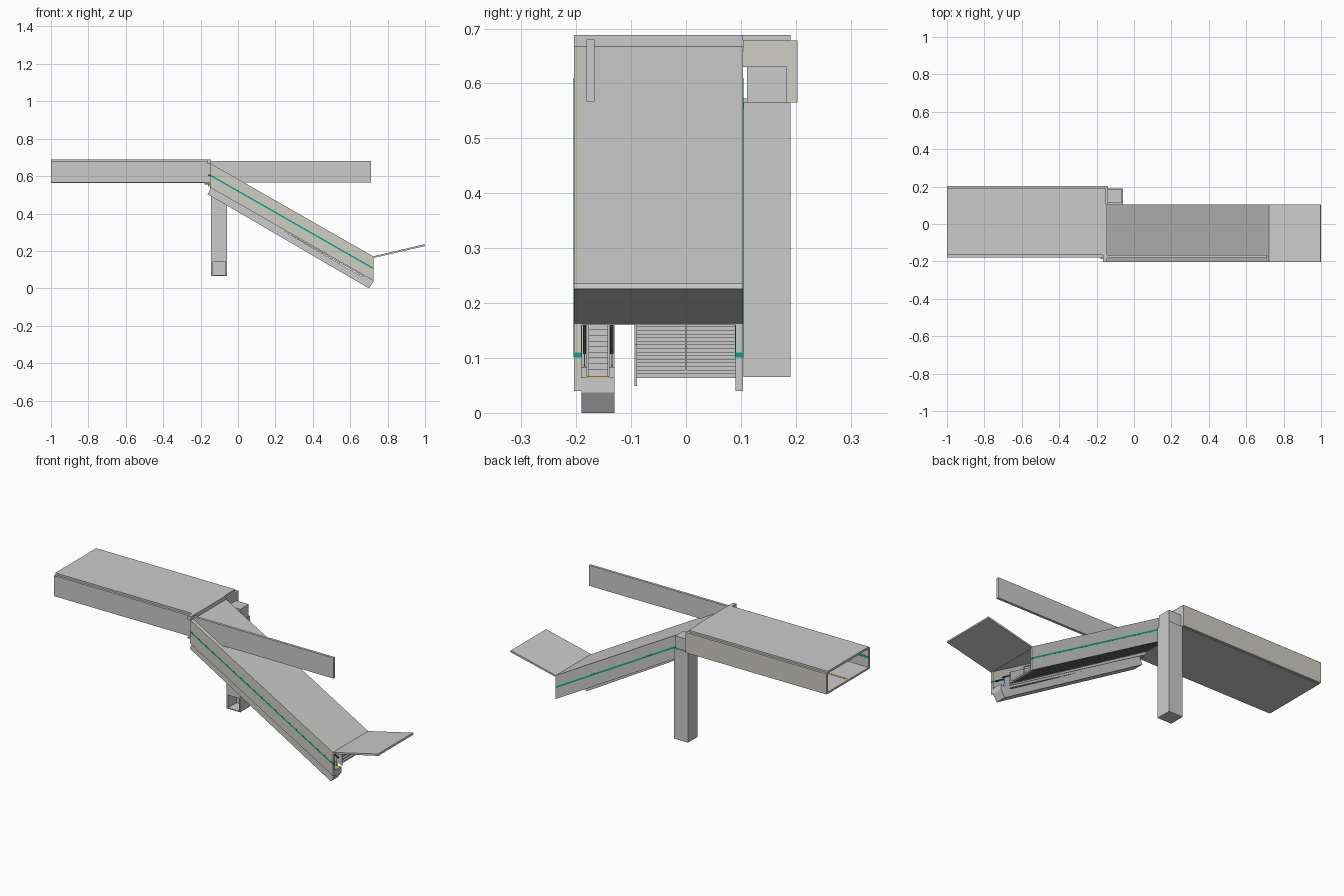
import bpy, bmesh, math

if "Cube" in bpy.data.objects:
    bpy.data.objects.remove(bpy.data.objects["Cube"])

SLOPE = 0.5 / 0.875          # fall of the inclined passage


def mat(name, rgb):
    m = bpy.data.materials.new(name)
    m.diffuse_color = (*rgb, 1)
    m.use_nodes = True
    m.node_tree.nodes["Principled BSDF"].inputs["Base Color"].default_value = m.diffuse_color
    return m


BEIGE = mat("beige_panel", (0.62, 0.61, 0.56))
GREEN = mat("green_stripe", (0.0, 0.4, 0.22))
YELLOW = mat("yellow_tactile", (0.75, 0.5, 0.05))
DARK = mat("black_rubber", (0.03, 0.03, 0.03))
GLASS = mat("pale_glass", (0.5, 0.65, 0.75))


def prism(name, pts, y0, y1, m=None):
    """Extrude an x-z profile from y0 to y1."""
    bm = bmesh.new()
    f = bm.faces.new([bm.verts.new((x, y0, z)) for x, z in pts])
    r = bmesh.ops.extrude_face_region(bm, geom=[f])
    for v in r["geom"]:
        if isinstance(v, bmesh.types.BMVert):
            v.co.y = y1
    bmesh.ops.recalc_face_normals(bm, faces=bm.faces)
    me = bpy.data.meshes.new(name)
    bm.to_mesh(me)
    bm.free()
    ob = bpy.data.objects.new(name, me)
    bpy.context.collection.objects.link(ob)
    if m:
        me.materials.append(m)
    return ob


def box(name, x, y, z, m=None):
    return prism(name, [(x[0], z[0]), (x[1], z[0]), (x[1], z[1]), (x[0], z[1])], *y, m)


def slanted(name, y, x0, x1, z_top, depth, m=None):
    """Sloping strip with vertical ends; z_top is its top height at x0."""
    e = z_top - SLOPE * (x1 - x0)
    return prism(name, [(x0, z_top - depth), (x1, e - depth), (x1, e), (x0, z_top)], *y, m)


def array(ob, count, offset):
    a = ob.modifiers.new("repeat", "ARRAY")
    a.count = count
    a.use_relative_offset = False
    a.use_constant_offset = True
    a.constant_offset_displace = offset


# Level passage: floor, roof, side walls
box("passage_floor", (-1, -0.15), (-0.167, 0.19), (0.563, 0.573))
box("passage_roof", (-1, -0.15), (-0.167, 0.19), (0.676, 0.688))
box("passage_front_wall", (-1, -0.15), (-0.18, -0.167), (0.565, 0.678))
box("passage_back_wall", (-1, -0.14), (0.19, 0.203), (0.565, 0.678), BEIGE)
box("front_parapet", (-0.15, 0.71), (-0.181, -0.167), (0.567, 0.68))
box("passage_stripe", (-1, -0.15), (-0.167, -0.166), (0.622, 0.634), GREEN)
box("roof_header", (-0.165, -0.145), (-0.204, 0.104), (0.667, 0.688))
box("lift_lintel", (-0.15, -0.14), (0.104, 0.203), (0.63, 0.678), BEIGE)
box("lift_jamb", (-0.15, -0.14), (0.184, 0.203), (0.565, 0.63), BEIGE)

# Tactile guide dots along the passage floor
dot = box("guide_dots", (-0.99, -0.978), (0.0, 0.012), (0.573, 0.575), YELLOW)
array(dot, 41, (0.02, 0, 0))

# Lift shaft, open at the foot on the front side
box("shaft_back", (-0.145, -0.06), (0.18, 0.19), (0.065, 0.565))
box("shaft_left", (-0.145, -0.135), (0.105, 0.18), (0.065, 0.565))
box("shaft_right", (-0.068, -0.06), (0.105, 0.18), (0.065, 0.565))
box("shaft_front", (-0.135, -0.068), (0.105, 0.113), (0.14, 0.565))
box("shaft_base", (-0.135, -0.068), (0.105, 0.18), (0.065, 0.07))
box("lift_head", (-0.145, -0.064), (0.111, 0.184), (0.56, 0.631))

# Inclined passage: walls, stripes, roof and entrance canopy
slanted("incline_front_wall", (-0.204, -0.19), -0.15, 0.725, 0.67, 0.13, BEIGE)
slanted("incline_back_wall", (0.09, 0.104), -0.15, 0.725, 0.67, 0.13)
for name, y in (("front_stripe", (-0.2045, -0.1895)), ("back_stripe", (0.0895, 0.1045))):
    slanted(name, y, -0.15, 0.7255, 0.61, 0.009, GREEN)
slanted("incline_roof", (-0.19, 0.09), -0.15, 0.725, 0.67, 0.01)
prism("entrance_canopy", [(0.722, 0.162), (1, 0.226), (0.998, 0.236), (0.722, 0.171)],
      -0.204, 0.104)

# Fixed stairs, built downward from the top landing
N = 76
run, rise = 0.86 / N, 0.5 / N
step = box("stair_steps", (-0.16, -0.16 + run * 1.25), (-0.09, 0.09),
           (0.565 - rise * 1.25, 0.565))
array(step, N, (run, 0, -rise))
slanted("stair_stringer", (-0.0935, -0.089), -0.15, 0.70, 0.61, 0.075)
slanted("stair_handrail", (-0.002, 0.002), -0.15, 0.69, 0.6, 0.006)
post = box("handrail_posts", (0.687, 0.69), (-0.0015, 0.0015), (0.07, 0.118))
array(post, 9, (-0.1, 0, 0.1 * SLOPE))

# Escalator truss
prism("escalator_truss", [(0.70, 0.0), (0.725, 0.037), (0.725, 0.064), (0.66, 0.064),
                          (-0.145, 0.535), (-0.162, 0.503)], -0.19, -0.13)

# Escalator moving steps
M = 48
run, rise = 0.84 / M, 0.49 / M
tread = box("escalator_steps", (-0.16, -0.16 + run * 1.3), (-0.178, -0.142),
            (0.56 - rise * 1.5, 0.56))
array(tread, M, (run, 0, -rise))

# Balustrades with handrails on both sides of the steps
for side, y in (("front", -0.185), ("back", -0.135)):
    slanted(side + "_skirt", (y - 0.005, y + 0.005), -0.15, 0.70, 0.568, 0.035)
    slanted(side + "_glass", (y - 0.001, y + 0.001), -0.15, 0.70, 0.605, 0.04, GLASS)
    slanted(side + "_handrail", (y - 0.003, y + 0.003), -0.16, 0.71, 0.612, 0.008, DARK)

# Comb plates at the foot and the head
box("lower_comb_plate", (0.69, 0.725), (-0.18, -0.14), (0.063, 0.067), YELLOW)
box("upper_comb_plate", (-0.178, -0.15), (-0.188, -0.132), (0.556, 0.562), YELLOW)
